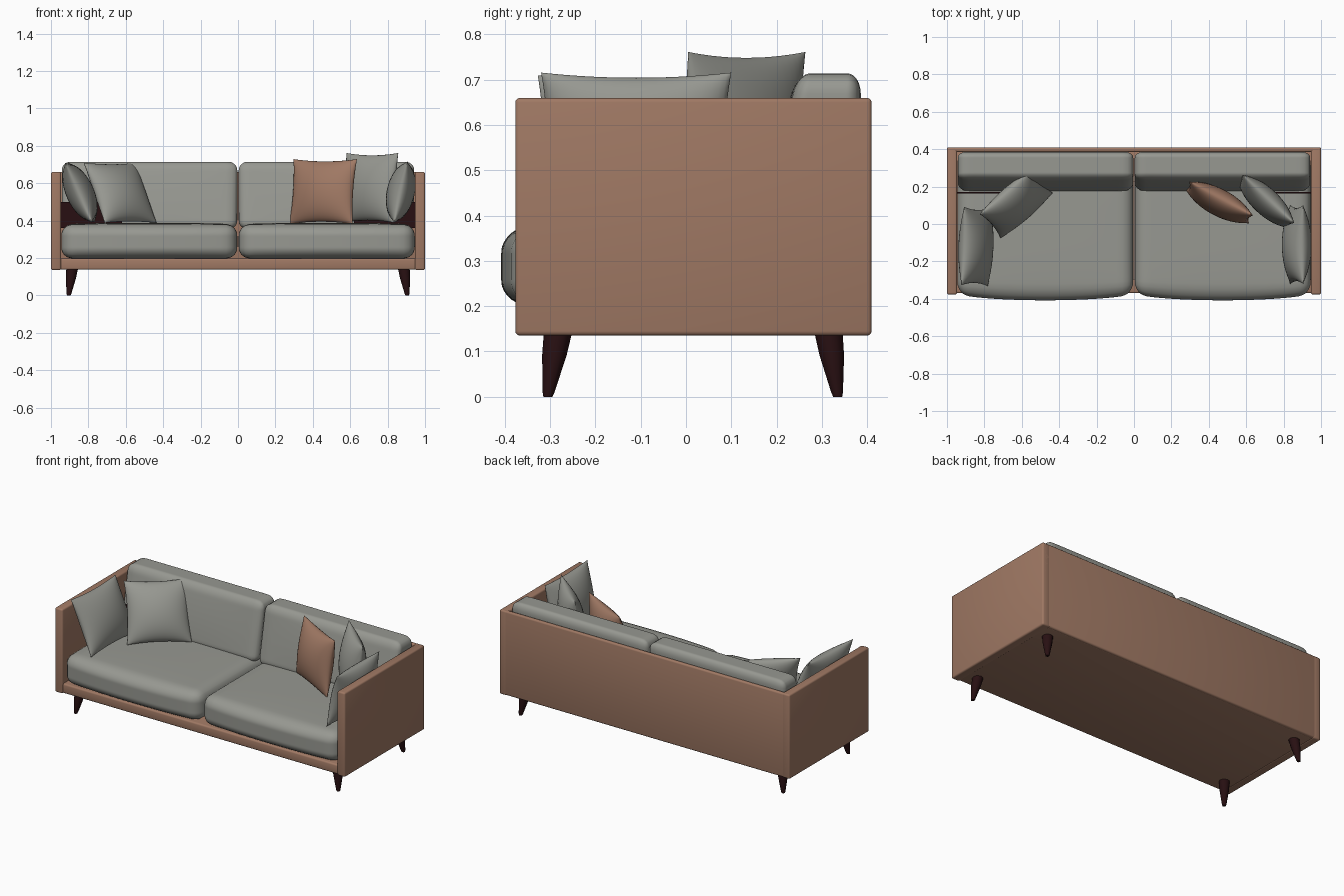
import bpy, bmesh, math
from mathutils import Matrix, Vector

if "Cube" in bpy.data.objects:
    bpy.data.objects.remove(bpy.data.objects["Cube"])


def material(name, rgb):
    m = bpy.data.materials.new(name)
    m.diffuse_color = (*rgb, 1)
    m.use_nodes = True
    m.node_tree.nodes["Principled BSDF"].inputs["Base Color"].default_value = m.diffuse_color
    return m


TAN = material("tan_leather", (0.35, 0.19, 0.127))
GREY = material("grey_fabric", (0.31, 0.315, 0.285))
DARK = material("dark_wood", (0.021, 0.005, 0.006))


def finish(name, bm, mat, angle=40):
    bmesh.ops.recalc_face_normals(bm, faces=bm.faces[:])
    me = bpy.data.meshes.new(name)
    bm.to_mesh(me)
    bm.free()
    me.materials.append(mat)
    ob = bpy.data.objects.new(name, me)
    bpy.context.collection.objects.link(ob)
    bpy.ops.object.select_all(action='DESELECT')
    ob.select_set(True)
    bpy.context.view_layer.objects.active = ob
    bpy.ops.object.shade_smooth_by_angle(angle=math.radians(angle))
    return ob


def box(name, lo, hi, mat, bevel=0.0):
    lo, hi = Vector(lo), Vector(hi)
    bm = bmesh.new()
    bmesh.ops.create_cube(bm, size=1)
    for v in bm.verts:
        v.co = (lo + hi) / 2 + v.co * (hi - lo)
    if bevel:
        bmesh.ops.bevel(bm, geom=bm.edges[:], offset=bevel, segments=3,
                        profile=0.5, affect='EDGES')
    return finish(name, bm, mat)


def cushion(name, lo, hi, r, shape):
    """Rounded box with dense faces; shape(unit position, point) bulges it."""
    lo, hi = Vector(lo), Vector(hi)
    mid, half = (lo + hi) / 2, (hi - lo) / 2
    bm = bmesh.new()
    bmesh.ops.create_cube(bm, size=2)
    bmesh.ops.subdivide_edges(bm, edges=bm.edges[:], cuts=31, use_grid_fill=True)
    for v in bm.verts:
        p = Vector([v.co[i] * half[i] for i in range(3)])
        core = Vector([max(-half[i] + r, min(half[i] - r, p[i])) for i in range(3)])
        d = p - core
        if d.length > 1e-6:
            p = core + d.normalized() * r
        unit = Vector([p[i] / half[i] for i in range(3)])
        v.co = mid + shape(unit, p)
    return finish(name, bm, GREY, 60)


def pillow(name, centre, w, h, thick, yaw, lean, mat):
    """Square pillow with pinched corners, leaning back."""
    n = 20
    bm = bmesh.new()
    sides = []
    for s in (-1, 1):
        g = {}
        for i in range(n + 1):
            for j in range(n + 1):
                u = math.sin((i / n - 0.5) * math.pi)
                v = math.sin((j / n - 0.5) * math.pi)
                x = u * w / 2 * (1 - 0.07 * (1 - v * v))
                z = v * h / 2 * (1 - 0.07 * (1 - u * u))
                y = s * thick / 2 * ((1 - u * u) * (1 - v * v)) ** 0.55
                g[i, j] = bm.verts.new((x, y, z))
        for i in range(n):
            for j in range(n):
                bm.faces.new((g[i, j], g[i + 1, j], g[i + 1, j + 1], g[i, j + 1]))
    bmesh.ops.remove_doubles(bm, verts=bm.verts[:], dist=1e-5)
    m = (Matrix.Translation(centre) @ Matrix.Rotation(math.radians(yaw), 4, 'Z')
         @ Matrix.Rotation(math.radians(-lean), 4, 'X'))
    bmesh.ops.transform(bm, matrix=m, verts=bm.verts[:])
    return finish(name, bm, mat, 70)


def leg(name, top, foot):
    bm = bmesh.new()
    rings = []
    for t, r in ((0, 0.031), (0.35, 0.027), (0.93, 0.013), (1, 0.010)):
        c = Vector(top).lerp(Vector(foot), t)
        rings.append([bm.verts.new((c.x + r * math.cos(k * math.pi / 6),
                                    c.y + r * math.sin(k * math.pi / 6), c.z))
                      for k in range(12)])
    for a, b in zip(rings, rings[1:]):
        for k in range(12):
            bm.faces.new((a[k], a[(k + 1) % 12], b[(k + 1) % 12], b[k]))
    bm.faces.new(rings[0])
    bm.faces.new(rings[-1])
    return finish(name, bm, DARK)


# Upholstered frame: base, back panel, two arms
box("base", (-0.99, -0.37, 0.137), (0.99, 0.40, 0.197), TAN, 0.01)
box("back_panel", (-0.995, 0.385, 0.137), (0.995, 0.41, 0.66), TAN, 0.01)
for s, side in ((-1, "left"), (1, "right")):
    xs = sorted((s * 0.946, s * 1.0))
    box(side + "_arm", (xs[0], -0.377, 0.135), (xs[1], 0.41, 0.66), TAN, 0.01)

    # Dark lining in the corner between arm and back cushion
    xs = sorted((s * 0.945, s * 0.62))
    box(side + "_corner_lining", (xs[0], 0.164, 0.36), (xs[1], 0.172, 0.50), DARK)

    # Seat cushion: front bulges out, top slightly crowned
    def seat_shape(u, p):
        arc = max(0, 1 - u.x ** 2) ** 0.6
        front = max(0, -u.y) ** 3
        return p + Vector((0, -0.038 * arc * front,
                           0.010 * max(0, u.z) * arc * (1 - u.y ** 4)))
    xs = sorted((s * 0.945, s * 0.004))
    cushion(side + "_seat_cushion", (xs[0], -0.370, 0.197), (xs[1], 0.384, 0.378),
            0.06, seat_shape)

    # Back cushion: front face slopes back towards the top
    def back_shape(u, p):
        return p + Vector((0, 0.075 * (u.z + 1) / 2 * (1 - u.y) / 2
                           - 0.008 * (1 - u.x ** 2) * (1 - u.z ** 2) * max(0, -u.y), 0))
    xs = sorted((s * 0.942, s * 0.004))
    cushion(side + "_back_cushion", (xs[0], 0.170, 0.355), (xs[1], 0.386, 0.714),
            0.045, back_shape)

    # Splayed tapered legs
    leg(side + "_front_leg", (s * 0.887, -0.283, 0.14), (s * 0.905, -0.305, 0))
    leg(side + "_back_leg", (s * 0.887, 0.315, 0.14), (s * 0.905, 0.335, 0))

# Scatter pillows
pillow("left_arm_pillow", (-0.845, -0.12, 0.55), 0.42, 0.35, 0.15, 88, 24, GREY)
pillow("left_corner_pillow", (-0.63, 0.11, 0.548), 0.37, 0.365, 0.15, 41, 28, GREY)
pillow("tan_pillow", (0.455, 0.115, 0.555), 0.385, 0.35, 0.14, -28, 8, TAN)
pillow("right_corner_pillow", (0.705, 0.12, 0.575), 0.38, 0.375, 0.14, -43, 6, GREY)
pillow("right_arm_pillow", (0.870, -0.11, 0.552), 0.42, 0.335, 0.15, -90, 12, GREY)
